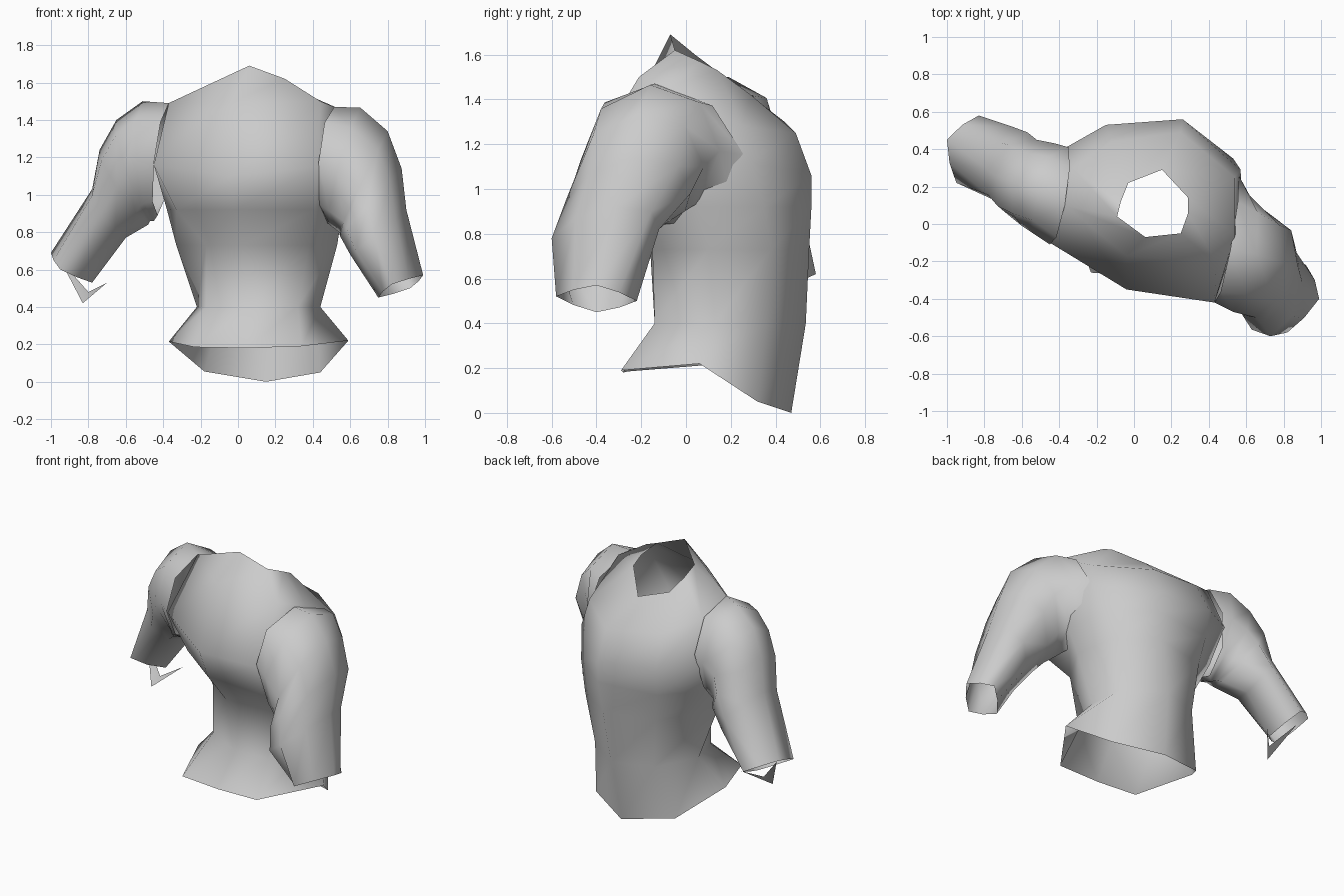
import bpy
import bmesh
import math
from mathutils import Vector

cube = bpy.data.objects.get("Cube")
if cube:
    bpy.data.objects.remove(cube, do_unlink=True)

# Single cloth colour
cloth = bpy.data.materials.new("plain_grey")
cloth.use_nodes = True
grey = (0.6, 0.6, 0.6, 1)
cloth.diffuse_color = grey
cloth.node_tree.nodes["Principled BSDF"].inputs["Base Color"].default_value = grey


def finish(name, bm):
    """Turn a bmesh into a smooth shaded object."""
    bmesh.ops.recalc_face_normals(bm, faces=bm.faces)
    mesh = bpy.data.meshes.new(name)
    bm.to_mesh(mesh)
    bm.free()
    obj = bpy.data.objects.new(name, mesh)
    mesh.materials.append(cloth)
    bpy.context.collection.objects.link(obj)
    bpy.ops.object.select_all(action="DESELECT")
    obj.select_set(True)
    bpy.context.view_layer.objects.active = obj
    bpy.ops.object.shade_smooth_by_angle(angle=math.radians(85))


def oval(centre, across, along, pinch=1):
    """Eight points from a centre and two half axes; pinch pulls in the diagonals."""
    points = []
    for k in range(8):
        t = math.tau * k / 8
        offset = Vector(across) * math.cos(t) + Vector(along) * math.sin(t)
        points.append(Vector(centre) + offset * (pinch if k % 2 else 1))
    return points


def level(z, outline):
    """Horizontal ring at one height."""
    return [(x, y, z) for x, y in outline]


def loft(name, rings):
    """Open tube through rings with equal point counts."""
    bm = bmesh.new()
    loops = [[bm.verts.new(p) for p in ring] for ring in rings]
    for low, high in zip(loops, loops[1:]):
        for k in range(len(low)):
            n = (k + 1) % len(low)
            bm.faces.new((low[k], low[n], high[n], high[k]))
    finish(name, bm)


# Torso rings, each running from the left side round the back
hem = [(.59, .06, .22), (.44, .32, .05), (.15, .47, 0), (-.18, .37, .055),
       (-.37, .11, .215), (-.23, -.26, .185), (.05, -.28, .18), (.34, -.29, .19)]
waist = level(.4, [(.44, .13), (.42, .36), (.18, .535), (-.08, .45),
                   (-.22, .18), (-.17, -.02), (.06, -.14), (.32, -.14)])
ribs = level(.73, [(.53, .1), (.48, .38), (.23, .55), (-.11, .48),
                   (-.33, .14), (-.17, -.02), (.02, -.16), (.38, -.15)])
bust = level(.92, [(.56, .05), (.53, .35), (.26, .56), (-.14, .51),
                   (-.38, .26), (-.33, -.06), (-.02, -.29), (.41, -.32)])
chest = [(.58, .02, 1.08), (.57, .29, 1.12), (.26, .56, 1.06), (-.15, .53, 1.1),
         (-.38, .4, 1.12), (-.45, -.1, 1.16), (-.04, -.35, 1.1), (.43, -.42, 1.15)]
shoulders = [(.54, -.06, 1.46), (.54, .25, 1.28), (.25, .49, 1.25), (-.12, .44, 1.3),
             (-.33, .3, 1.4), (-.37, .1, 1.49), (-.04, -.17, 1.49), (.44, -.21, 1.5)]
neck = [(.29, .06, 1.57), (.29, .14, 1.53), (.15, .29, 1.42), (-.03, .22, 1.47),
        (-.07, .12, 1.54), (-.09, .04, 1.6), (.06, -.07, 1.69), (.25, -.05, 1.62)]
loft("torso", [hem, waist, ribs, bust, chest, shoulders, neck])

# Left sleeve, reaching forward
loft("left_sleeve", [
    oval((.495, -.08, 1.16), (.065, .34, -.01), (.02, -.06, .31)),
    oval((.575, -.16, 1.15), (.045, .31, .02), (.08, 0, .315)),
    oval((.67, -.21, 1.07), (.02, .29, .03), (.13, 0, .27)),
    oval((.71, -.26, .96), (.02, .28, .02), (.165, .04, .18)),
    oval((.75, -.36, .8), (.02, .24, .02), (.15, .05, .12)),
    oval((.87, -.4, .51), (.05, .18, -.01), (.12, 0, .06), .8),
])

# Right sleeve, reaching back
loft("right_sleeve", [
    oval((-.4, .15, 1.19), (.05, .26, .02), (.03, -.05, .3)),
    oval((-.48, .19, 1.18), (.06, .24, 0), (-.03, 0, .32)),
    oval((-.56, .22, 1.13), (.04, .23, 0), (-.09, 0, .27)),
    oval((-.61, .26, 1.04), (.04, .23, 0), (-.13, 0, .2)),
    oval((-.69, .32, .9), (.04, .2, 0), (-.09, -.03, .13)),
    oval((-.89, .4, .61), (.06, .18, .01), (-.11, .05, .08), .8),
])

# Torn scrap hanging under the right cuff
scrap = bmesh.new()
left, tip, fold, right = (scrap.verts.new(p) for p in (
    (-.95, .4, .65), (-.83, .27, .42), (-.8, .32, .48), (-.7, .42, .53)))
scrap.faces.new((left, tip, fold))
scrap.faces.new((tip, right, fold))
finish("torn_cuff_scrap", scrap)
